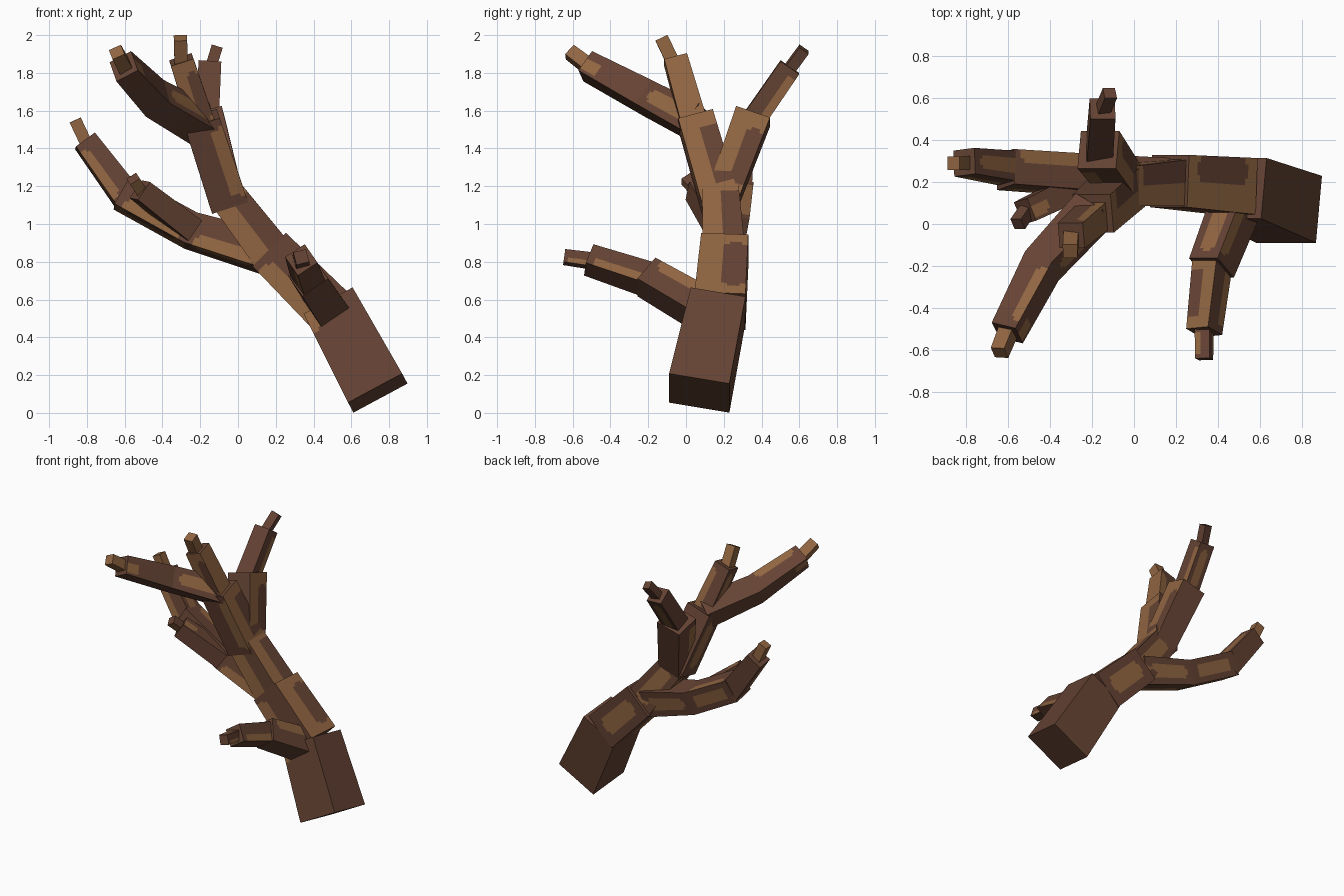
import bpy, bmesh, math
from mathutils import Vector, Matrix

if "Cube" in bpy.data.objects:
    bpy.data.objects.remove(bpy.data.objects["Cube"])


def make_material(name, rgb):
    mat = bpy.data.materials.new(name)
    mat.use_nodes = True
    mat.diffuse_color = (*rgb, 1)
    bsdf = next(n for n in mat.node_tree.nodes if n.type == 'BSDF_PRINCIPLED')
    bsdf.inputs["Base Color"].default_value = (*rgb, 1)
    bsdf.inputs["Roughness"].default_value = 0.9
    return mat


BARK = make_material("dark_bark", (0.13, 0.056, 0.034))
WORN = make_material("worn_wood", (0.28, 0.13, 0.053))
ACROSS = 8          # cells across one side
CELL = 0.02         # cell length along a limb


def blob(s, t, sc, hs, tc, ht):
    """True inside a rounded streak running along the grain."""
    return abs((s - sc) / hs) ** 3 + abs((t - tc) / ht) ** 6 < 1


# Streak patterns on one side: s runs across, t along
PATTERNS = {
    "n": lambda s, t: False,                                # plain bark
    "t": lambda s, t: True,                                 # all worn
    "s": lambda s, t: blob(s, t, 0.5, 0.25, 0.5, 0.38),     # middle streak
    "l": lambda s, t: blob(s, t, 0, 0.42, 0.5, 0.4),        # low edge streak
    "h": lambda s, t: blob(s, t, 1, 0.42, 0.5, 0.4),        # high edge streak
    "m": lambda s, t: not blob(s, t, 0.75, 0.25, 0.5, 0.35),  # worn, bark streak
    "a": lambda s, t: blob(s, t, 0, 0.25, 1, 0.22),         # notch at the end
    "k": lambda s, t: blob(s, t, 0.4, 0.25, 0.9, 0.16),     # knot near the end
}


def limb(name, points, sizes, codes, hint=(0, 1, 0), roll=0):
    """Square mitred beam; each code gives the front, upper, back, under sides."""
    pts = [Vector(p) for p in points]
    dirs = [(b - a).normalized() for a, b in zip(pts, pts[1:])]
    corners = []
    for i, p in enumerate(pts):
        axis = (dirs[max(i - 1, 0)] + dirs[min(i, len(dirs) - 1)]).normalized()
        v = Vector(hint)
        v = (v - axis * v.dot(axis)).normalized()
        v = Matrix.Rotation(math.radians(roll), 3, axis) @ v
        u = v.cross(axis)
        h = sizes[i] / 2
        corners.append([p + u * h * a + v * h * b
                        for a, b in ((-1, -1), (1, -1), (1, 1), (-1, 1))])

    bm = bmesh.new()

    def ring(c):
        return [bm.verts.new(c[k].lerp(c[(k + 1) % 4], j / ACROSS))
                for k in range(4) for j in range(ACROSS)]

    first = last = ring(corners[0])
    count = 4 * ACROSS
    for i, code in enumerate(codes):
        steps = max(4, round((pts[i + 1] - pts[i]).length / CELL))
        for n in range(steps):
            f = (n + 1) / steps
            new = ring([a.lerp(b, f) for a, b in zip(corners[i], corners[i + 1])])
            for j in range(count):
                k = (j + 1) % count
                face = bm.faces.new((last[j], last[k], new[k], new[j]))
                s = (j % ACROSS + 0.5) / ACROSS
                face.material_index = int(PATTERNS[code[j // ACROSS]](s, (n + 0.5) / steps))
            last = new
    bm.faces.new(first[::-1])
    cap = bm.faces.new(last)
    cap.material_index = int(codes[-1] == "tttt")
    bmesh.ops.recalc_face_normals(bm, faces=bm.faces)
    mesh = bpy.data.meshes.new(name)
    bm.to_mesh(mesh)
    bm.free()
    mesh.materials.append(BARK)
    mesh.materials.append(WORN)
    obj = bpy.data.objects.new(name, mesh)
    bpy.context.collection.objects.link(obj)
    return obj


UP = (0, 0, 1)

# Trunk
limb("trunk_foot", [(0.74, 0.07, 0.105), (0.49, 0.17, 0.57)], [0.325, 0.295], ["annn"])
limb("trunk_middle", [(0.49, 0.18, 0.54), (0.17, 0.205, 0.86)], [0.27, 0.25], ["lmsh"])
limb("trunk_upper", [(0.21, 0.2, 0.8), (-0.08, 0.18, 1.18)], [0.225, 0.19], ["mmsl"])
limb("trunk_fork", [(-0.05, 0.18, 1.11), (-0.195, 0.05, 1.555)], [0.2, 0.19], ["hmns"])

# Branch rising toward the back
limb("back_branch", [(-0.05, 0.19, 1.12), (-0.17, 0.355, 1.57)], [0.17, 0.19], ["lmnh"])
limb("back_branch_end", [(-0.165, 0.35, 1.54), (-0.15, 0.55, 1.83)], [0.125, 0.12], ["nhsn"])
limb("back_branch_tip", [(-0.15, 0.54, 1.81), (-0.115, 0.625, 1.925)], [0.06, 0.06], ["nnnn"])

# Branch rising straight up
limb("top_branch", [(-0.18, 0.05, 1.5), (-0.30, -0.055, 1.87)], [0.14, 0.125], ["mtls"])
limb("top_branch_tip", [(-0.30, -0.06, 1.84), (-0.305, -0.13, 1.985)], [0.072, 0.07], ["tttt"])

# Branch reaching forward
limb("front_branch", [(-0.2, 0.06, 1.53), (-0.44, -0.2, 1.665), (-0.605, -0.52, 1.835)],
     [0.17, 0.155, 0.13], ["nsnn", "nklk"], UP, 30)
limb("front_branch_tip", [(-0.60, -0.51, 1.83), (-0.642, -0.615, 1.91)],
     [0.075, 0.07], ["tttt"], UP, 30)

# Branch reaching to the side
limb("side_branch", [(0.14, 0.2, 0.85), (-0.25, 0.235, 0.965), (-0.615, 0.26, 1.165)],
     [0.2, 0.175, 0.17], ["lnsh", "lhsm"], roll=10)
limb("side_branch_end", [(-0.58, 0.265, 1.13), (-0.81, 0.295, 1.44)],
     [0.15, 0.125], ["lsnh"], roll=6)
limb("side_branch_tip", [(-0.80, 0.292, 1.42), (-0.862, 0.29, 1.55)], [0.065, 0.065], ["tttt"])
limb("side_twig", [(-0.25, 0.19, 0.97), (-0.52, 0.06, 1.18)], [0.13, 0.115], ["nknl"], roll=10)
limb("side_twig_tip", [(-0.51, 0.065, 1.17), (-0.555, 0.0, 1.24)], [0.06, 0.06], ["tnnt"])

# Low branch on the front of the trunk
limb("low_branch", [(0.49, 0.1, 0.54), (0.37, -0.21, 0.72)], [0.18, 0.165], ["nhsl"], UP, 40)
limb("low_branch_end", [(0.375, -0.18, 0.70), (0.335, -0.515, 0.81)],
     [0.14, 0.125], ["nlmh"], UP, 35)
limb("low_branch_tip", [(0.335, -0.5, 0.805), (0.335, -0.645, 0.825)],
     [0.075, 0.07], ["nlhn"], UP, 15)
